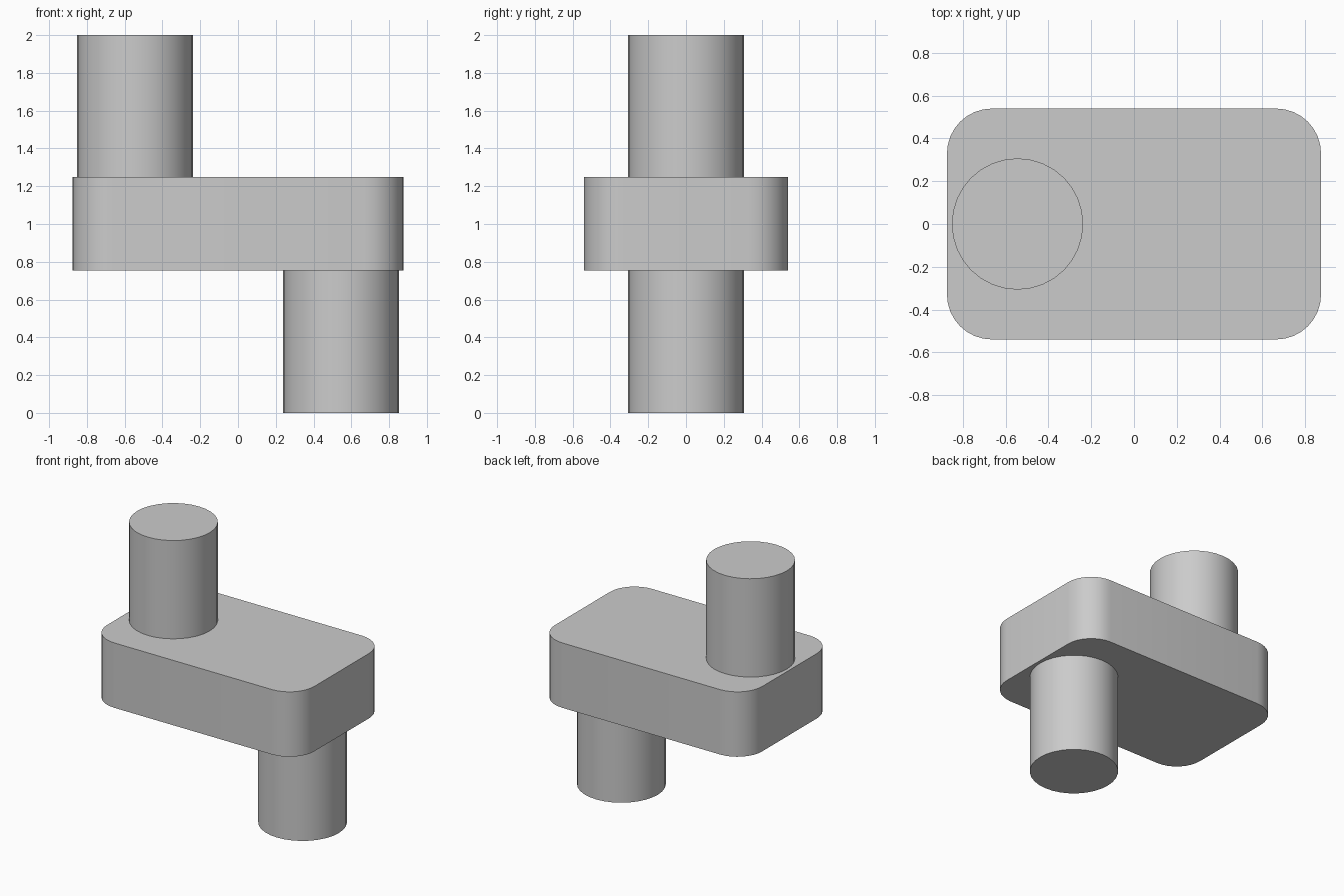
import bpy
import bmesh

if "Cube" in bpy.data.objects:
    bpy.data.objects.remove(bpy.data.objects["Cube"], do_unlink=True)

# One plain grey for every part
grey = bpy.data.materials.new("plain grey")
grey.use_nodes = True
colour = (0.6, 0.6, 0.6, 1)
grey.diffuse_color = colour
grey.node_tree.nodes["Principled BSDF"].inputs["Base Color"].default_value = colour

WEB_BOTTOM, WEB_TOP, HEIGHT = 0.755, 1.25, 2.0
PIN_RADIUS, PIN_OFFSET = 0.307, 0.545


def finish(obj, name):
    obj.name = obj.data.name = name
    obj.data.materials.append(grey)
    bpy.ops.object.select_all(action="DESELECT")
    obj.select_set(True)
    bpy.context.view_layer.objects.active = obj
    bpy.ops.object.shade_smooth_by_angle()


def pin(name, x, bottom, top):
    bpy.ops.mesh.primitive_cylinder_add(
        vertices=32, radius=PIN_RADIUS, depth=top - bottom,
        location=(x, 0, (bottom + top) / 2))
    finish(bpy.context.object, name)


# Crank web: a block with its four upright edges rounded
bpy.ops.mesh.primitive_cube_add(size=1, location=(0, 0, (WEB_BOTTOM + WEB_TOP) / 2))
web = bpy.context.object
bm = bmesh.new()
bm.from_mesh(web.data)
bmesh.ops.scale(bm, vec=(1.75, 1.08, WEB_TOP - WEB_BOTTOM), verts=bm.verts)
upright = [e for e in bm.edges if abs(e.verts[0].co.z - e.verts[1].co.z) > 0.1]
bmesh.ops.bevel(bm, geom=upright, offset=0.21, segments=8, profile=0.5, affect="EDGES")
bm.to_mesh(web.data)
bm.free()
finish(web, "crank_web")

# Offset pins above and below the web
pin("upper_pin", -PIN_OFFSET, WEB_TOP, HEIGHT)
pin("lower_pin", PIN_OFFSET, 0, WEB_BOTTOM)
